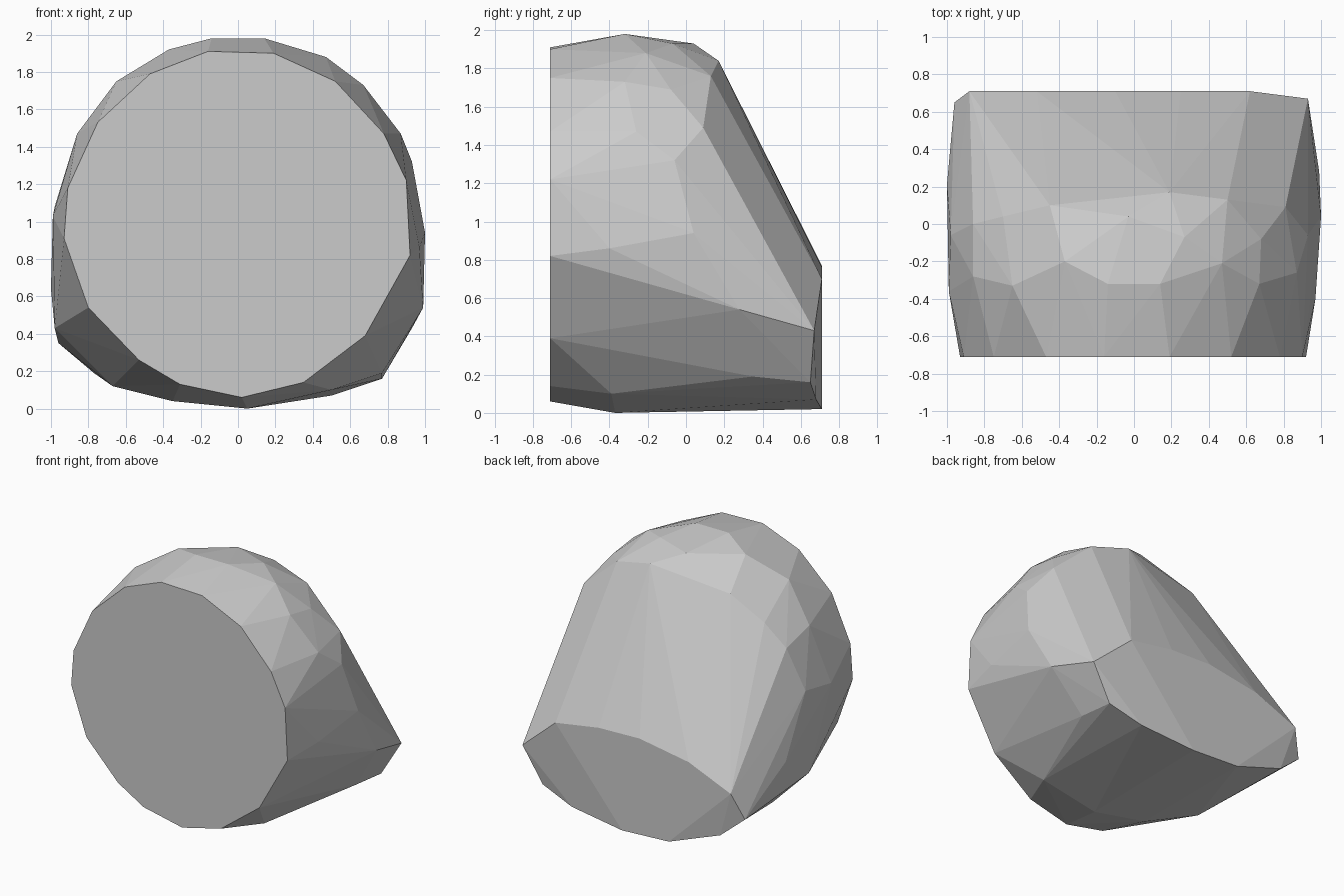
import bpy
import bmesh
import math

default_cube = bpy.data.objects.get("Cube")
if default_cube:
    bpy.data.objects.remove(default_cube, do_unlink=True)


def make_material(name, colour):
    """Plain matte material with a matching viewport colour."""
    material = bpy.data.materials.new(name)
    material.use_nodes = True
    material.diffuse_color = colour
    shader = material.node_tree.nodes["Principled BSDF"]
    shader.inputs["Base Color"].default_value = colour
    shader.inputs["Roughness"].default_value = 0.8
    return material


def flat_outline(outline, depth):
    """Place an (x, z) outline on an upright plane at one depth."""
    return [(x, depth, z) for x, z in outline]


def convex_body(name, points, material):
    """Wrap a faceted convex skin around the given corner points."""
    mesh = bpy.data.meshes.new(name)
    body = bmesh.new()
    for point in points:
        body.verts.new(point)
    result = bmesh.ops.convex_hull(body, input=body.verts[:], use_existing_faces=False)
    inside = [item for item in result["geom_interior"] if isinstance(item, bmesh.types.BMVert)]
    bmesh.ops.delete(body, geom=inside, context="VERTS")
    # Merge coplanar triangles so that the two end caps are single faces
    bmesh.ops.dissolve_limit(body, angle_limit=math.radians(0.5),
                             verts=body.verts[:], edges=body.edges[:])
    bmesh.ops.recalc_face_normals(body, faces=body.faces[:])
    body.to_mesh(mesh)
    body.free()
    mesh.materials.append(material)
    for polygon in mesh.polygons:
        polygon.use_smooth = False
    stone = bpy.data.objects.new(name, mesh)
    bpy.context.collection.objects.link(stone)
    return stone


# Large flat face at the front, as (x, z)
front_face = [
    (-.16, 1.91), (.19, 1.9), (.52, 1.75), (.78, 1.47),
    (.9, 1.22), (.92, .82), (.68, .39), (.35, .14),
    (.02, .06), (-.31, .13), (-.53, .26), (-.8, .54),
    (-.93, .91), (-.91, 1.18), (-.75, 1.53), (-.47, 1.79),
]

# Low lens-shaped flat face at the back, as (x, z)
back_face = [
    (-.88, .55), (-.52, .7), (-.1, .77), (.25, .76), (.62, .7),
    (.05, .02), (-.35, .04),
]

# Chipped dome over the top
crown = [
    (-.14, -.32, 1.98), (.14, -.32, 1.98), (.47, -.21, 1.88),
    (.67, -.32, 1.73), (.68, -.08, 1.69), (.27, -.07, 1.93),
    (.19, .17, 1.84), (.5, .13, 1.76), (-.65, -.33, 1.75),
    (-.37, -.2, 1.92), (-.45, .1, 1.75), (-.7, .04, 1.57),
    (-.03, .04, 1.93),
]

# Bulging flanks
left_flank = [
    (.87, -.26, 1.47), (.81, .09, 1.49), (.93, -.06, 1.32),
    (1, .04, .94), (.97, -.4, .86), (.99, .28, .54), (.93, .67, .43),
]
right_flank = [
    (-.86, -.28, 1.47), (-.86, 0, 1.4), (-.98, -.06, 1.08),
    (-.99, -.36, 1.03), (-1, .21, .64), (-.98, -.1, .43), (-.96, .65, .35),
]

# Rounded underside
underside = [
    (.77, .65, .16), (.77, .35, .19), (.5, .68, .07), (.5, -.39, .1),
    (.05, -.37, 0), (-.35, -.3, .04), (-.67, -.1, .12), (-.77, .68, .19),
]

cap_depth = .71
corners = (flat_outline(front_face, -cap_depth) + flat_outline(back_face, cap_depth)
           + crown + left_flank + right_flank + underside)

stone_grey = make_material("stone_grey", (.6, .6, .6, 1))
convex_body("faceted_stone", corners, stone_grey)
